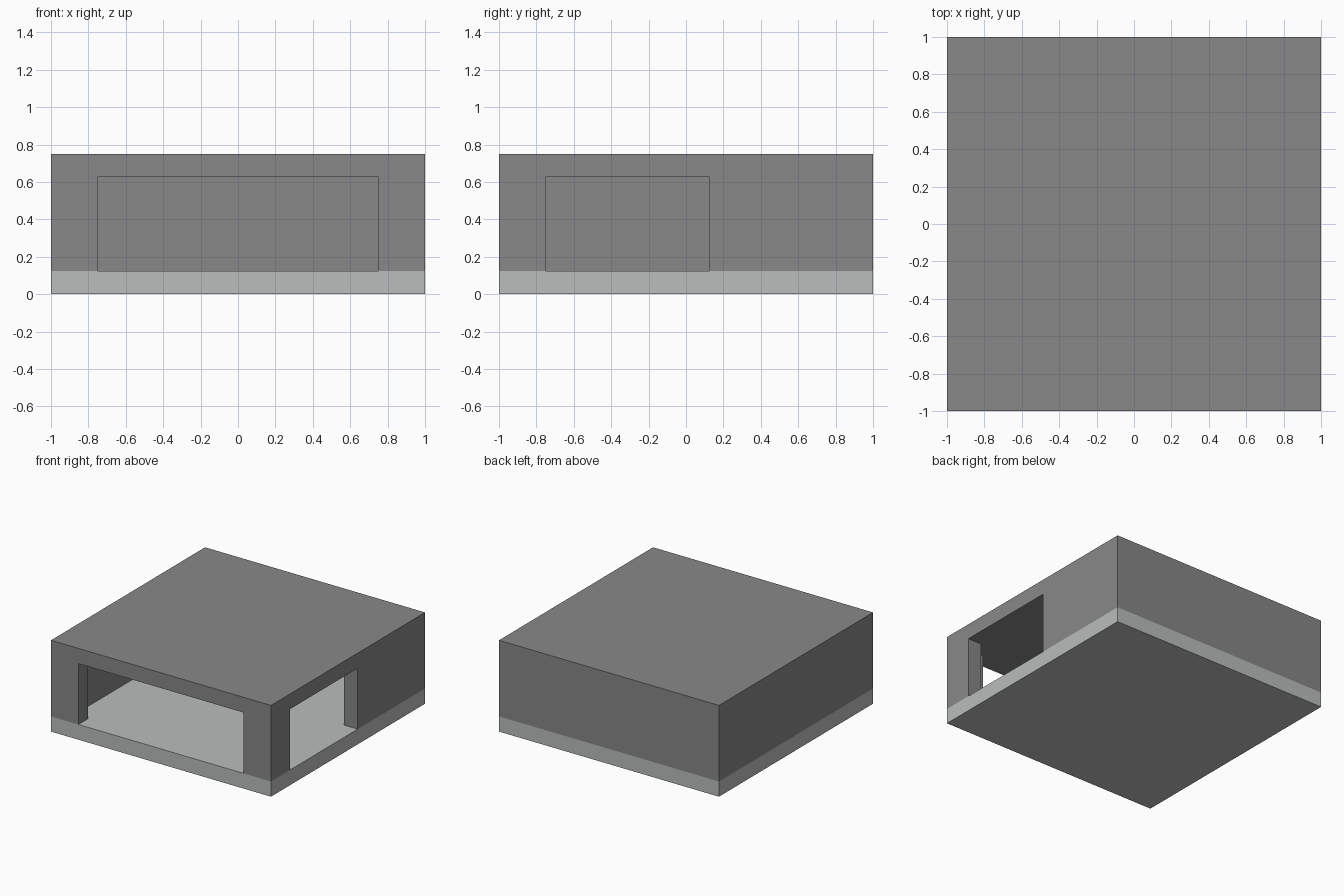
import bpy
import bmesh

cube = bpy.data.objects.get("Cube")
if cube:
    bpy.data.objects.remove(cube, do_unlink=True)


def make_material(name, rgb):
    mat = bpy.data.materials.new(name)
    mat.use_nodes = True
    colour = (*rgb, 1.0)
    mat.diffuse_color = colour
    mat.node_tree.nodes["Principled BSDF"].inputs["Base Color"].default_value = colour
    return mat


def extrude_plan(name, plan, bottom, top, mat):
    """Raise a flat floor-plan outline into a solid."""
    bm = bmesh.new()
    face = bm.faces.new([bm.verts.new((x, y, bottom)) for x, y in plan])
    raised = bmesh.ops.extrude_face_region(bm, geom=[face], use_keep_orig=True)
    verts = [v for v in raised["geom"] if isinstance(v, bmesh.types.BMVert)]
    bmesh.ops.translate(bm, verts=verts, vec=(0, 0, top - bottom))
    bmesh.ops.recalc_face_normals(bm, faces=bm.faces)
    mesh = bpy.data.meshes.new(name)
    bm.to_mesh(mesh)
    bm.free()
    mesh.materials.append(mat)
    obj = bpy.data.objects.new(name, mesh)
    bpy.context.collection.objects.link(obj)
    return obj


wall_grey = make_material("wall grey", (0.246, 0.246, 0.246))
floor_grey = make_material("light floor grey", (0.49, 0.51, 0.50))

OUT = 1.0            # outer half width
IN = 0.875           # inner half width
JAMB = 0.75          # opening edge near the front corners
SIDE_END = 0.125     # rear edge of the side opening
FLOOR, CEILING, TOP = 0.125, 0.625, 0.75

square = [(-OUT, -OUT), (OUT, -OUT), (OUT, OUT), (-OUT, OUT)]

# Floor slab and flat roof
extrude_plan("floor_slab", square, 0, FLOOR, floor_grey)
extrude_plan("roof_slab", square, CEILING, TOP, wall_grey)

# Continuous wall around the left, back and rear right
wrap = [(-JAMB, -OUT), (-OUT, -OUT), (-OUT, OUT), (OUT, OUT), (OUT, SIDE_END),
        (IN, SIDE_END), (IN, IN), (-IN, IN), (-IN, -IN), (-JAMB, -IN)]
extrude_plan("wrap_wall", wrap, FLOOR, CEILING, wall_grey)

# L-shaped pillar between the front and side openings
pillar = [(JAMB, -OUT), (OUT, -OUT), (OUT, -JAMB),
          (IN, -JAMB), (IN, -IN), (JAMB, -IN)]
extrude_plan("corner_pillar", pillar, FLOOR, CEILING, wall_grey)
